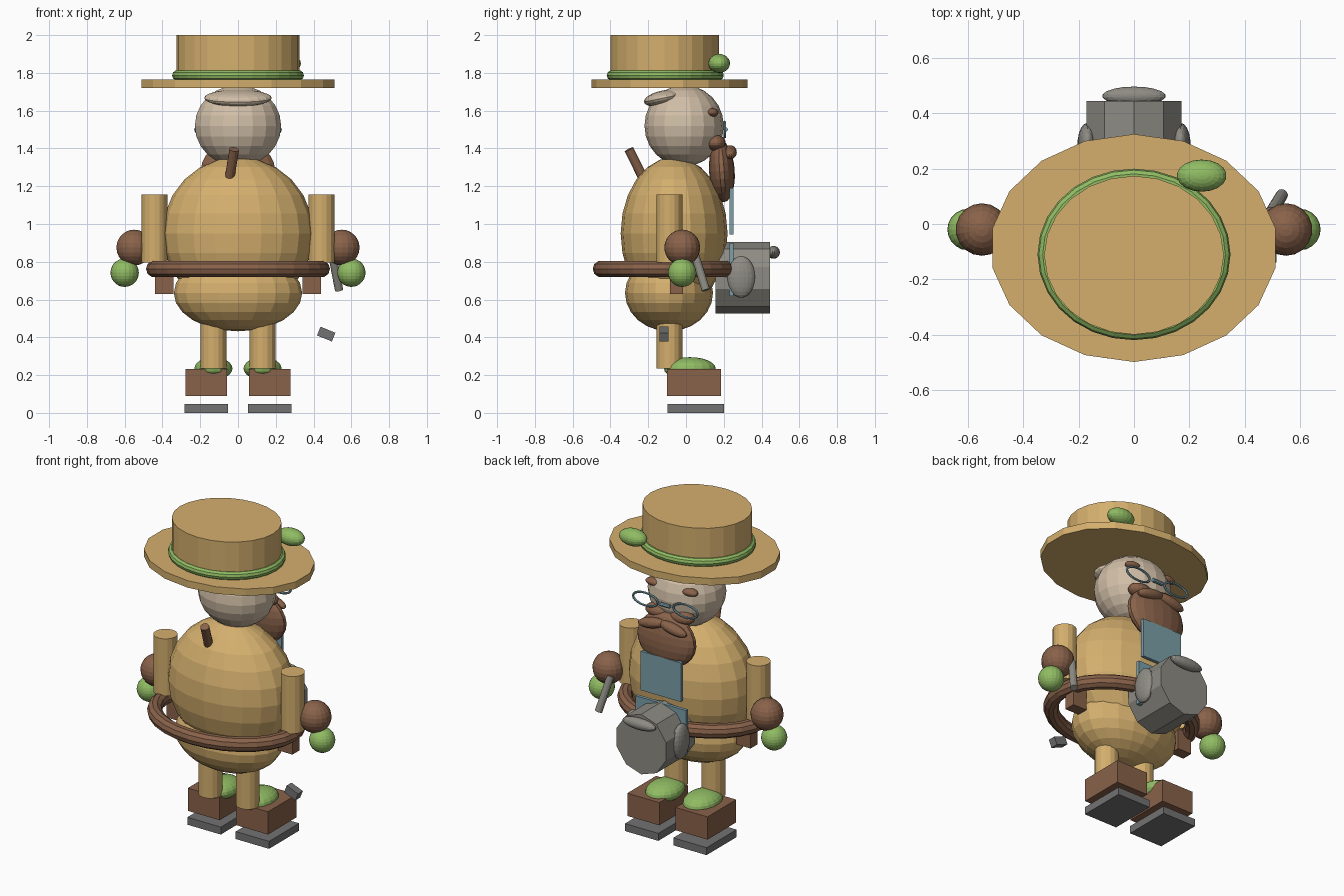
import bpy, bmesh, math
from mathutils import Matrix, Vector, Euler

cube = bpy.data.objects.get("Cube")
if cube:
    bpy.data.objects.remove(cube, do_unlink=True)


def material(name, *rgb):
    m = bpy.data.materials.new(name)
    m.use_nodes = True
    m.diffuse_color = (*rgb, 1)
    m.node_tree.nodes["Principled BSDF"].inputs["Base Color"].default_value = (*rgb, 1)
    return m


straw = material("straw tan", .66, .43, .155)
green = material("leaf green", .28, .50, .125)
brown = material("brown leather", .25, .122, .068)
skin = material("pale skin", .64, .52, .39)
grey = material("warm grey", .27, .26, .23)
dark = material("dark grey", .17, .17, .17)
blue = material("dusty blue", .20, .35, .40)


def finish(name, bm, mat, loc, scale, rot):
    """Place the mesh with scale, rotation in degrees and location baked in."""
    euler = Euler([math.radians(a) for a in rot])
    bm.transform(Matrix.LocRotScale(Vector(loc), euler, Vector(scale)))
    bmesh.ops.recalc_face_normals(bm, faces=bm.faces)
    mesh = bpy.data.meshes.new(name)
    bm.to_mesh(mesh)
    bm.free()
    mesh.materials.append(mat)
    ob = bpy.data.objects.new(name, mesh)
    bpy.context.collection.objects.link(ob)
    return ob


def ball(name, mat, loc, radii, rot=(0, 0, 0), seg=18, rings=12):
    bm = bmesh.new()
    bmesh.ops.create_uvsphere(bm, u_segments=seg, v_segments=rings, radius=1)
    return finish(name, bm, mat, loc, radii, rot)


def box(name, mat, loc, size, rot=(0, 0, 0)):
    bm = bmesh.new()
    bmesh.ops.create_cube(bm, size=1)
    return finish(name, bm, mat, loc, size, rot)


def drum(name, mat, loc, size, rot=(0, 0, 0), sides=18, turn=0):
    """Cylinder: size is x radius, y radius, length."""
    bm = bmesh.new()
    bmesh.ops.create_cone(bm, cap_ends=True, segments=sides, radius1=1, radius2=1, depth=1,
                          matrix=Matrix.Rotation(math.radians(turn), 4, "Z"))
    return finish(name, bm, mat, loc, size, rot)


def rod(name, mat, a, b, radius):
    a, b = Vector(a), Vector(b)
    rot = (b - a).to_track_quat("Z", "Y").to_euler()
    return drum(name, mat, (a + b) / 2, (radius, radius, (b - a).length),
                [math.degrees(r) for r in rot], 12)


def ring(name, mat, loc, rx, ry, thick, rot=(0, 0, 0), seg=28, sides=10):
    """Elliptical tube of even thickness."""
    bm = bmesh.new()
    loops = []
    for i in range(seg):
        a = math.tau * i / seg
        c, s = math.cos(a), math.sin(a)
        out = Vector((c * ry, s * rx, 0)).normalized()
        mid = Vector((c * rx, s * ry, 0))
        angles = [math.tau * j / sides for j in range(sides)]
        loops.append([bm.verts.new(mid + thick * (out * math.cos(t) + Vector((0, 0, math.sin(t)))))
                      for t in angles])
    for i in range(seg):
        p, q = loops[i], loops[(i + 1) % seg]
        for j in range(sides):
            k = (j + 1) % sides
            bm.faces.new((p[j], q[j], q[k], p[k]))
    return finish(name, bm, mat, loc, (1, 1, 1), rot)


# Hat
drum("hat_brim", straw, (0, -.087, 1.743), (.52, .412, .044))
drum("hat_crown", straw, (0, -.113, 1.88), (.325, .287, .24), sides=24)
ring("hat_band", green, (0, -.11, 1.787), .322, .283, .027)
ball("hat_leaf", green, (.245, .175, 1.85), (.09, .058, .05))

# Head and face
ball("head", skin, (0, -.01, 1.52), (.232, .21, .215))
ball("hair", skin, (0, -.12, 1.667), (.18, .105, .04), (12, 0, 0))
ball("beard", brown, (0, .19, 1.28), (.2, .068, .165), (4, 0, 0))
drum("glasses_bridge", blue, (0, .21, 1.5), (.012, .012, .07), (0, 90, 0), 8)

# Torso
ball("upper_body", straw, (0, -.063, .95), (.4, .283, .405), seg=20)
ball("lower_body", straw, (0, -.09, .635), (.34, .233, .203), seg=20)
ring("belt", brown, (0, -.11, .762), .443, .34, .044)
rod("back_peg", brown, (-.045, -.225, 1.24), (-.02, -.302, 1.395), .026)
box("upper_plate", blue, (0, .241, 1.067), (.28, .02, .245))
box("lower_plate", blue, (0, .241, .76), (.35, .02, .28))

# Canister on the belly
drum("canister", grey, (0, .3, .715), (.18, .189, .29), (90, 0, 0), 10)
ball("canister_knob", grey, (0, .463, .85), (.115, .034, .034))

# Paired parts
for s, side in ((1, "left_"), (-1, "right_")):
    ball(side + "eyebrow", brown, (s * .125, .14, 1.59), (.055, .032, .023))
    ring(side + "lens_rim", blue, (s * .14, .205, 1.5), .085, .04, .007, (90, 0, 0), 20, 6)
    ball(side + "cheek", brown, (s * .085, .157, 1.43), (.08, .053, .042))
    ball(side + "moustache", brown, (s * .075, .235, 1.38), (.095, .034, .032), (0, s * 12, 0))
    ball(side + "canister_lug", grey, (s * .168, .292, .72), (.036, .074, .11))
    drum(side + "arm", straw, (s * .443, -.088, .975), (.069, .069, .36), sides=16)
    ball(side + "hand", brown, (s * .55, -.02, .875), (.095, .095, .095))
    ball(side + "cuff_ball", green, (s * .6, -.02, .742), (.075, .075, .075), seg=20, rings=14)
    box(side + "pouch", brown, (s * .39, -.05, .695), (.097, .07, .13))
    drum(side + "leg", straw, (s * .13, -.088, .36), (.069, .069, .25), sides=16)
    ball(side + "shoe_top", green, (s * .13, .02, .235), (.102, .137, .06))
    box(side + "boot", brown, (s * .168, .042, .162), (.222, .285, .143))
    box(side + "sole", dark, (s * .168, .052, .024), (.232, .298, .047))

# Loose tools on the left side
rod("hand_stick", grey, (.495, .04, .86), (.535, .105, .65), .022)
box("loose_block", dark, (.467, -.116, .417), (.085, .048, .05), (0, 22, 0))
